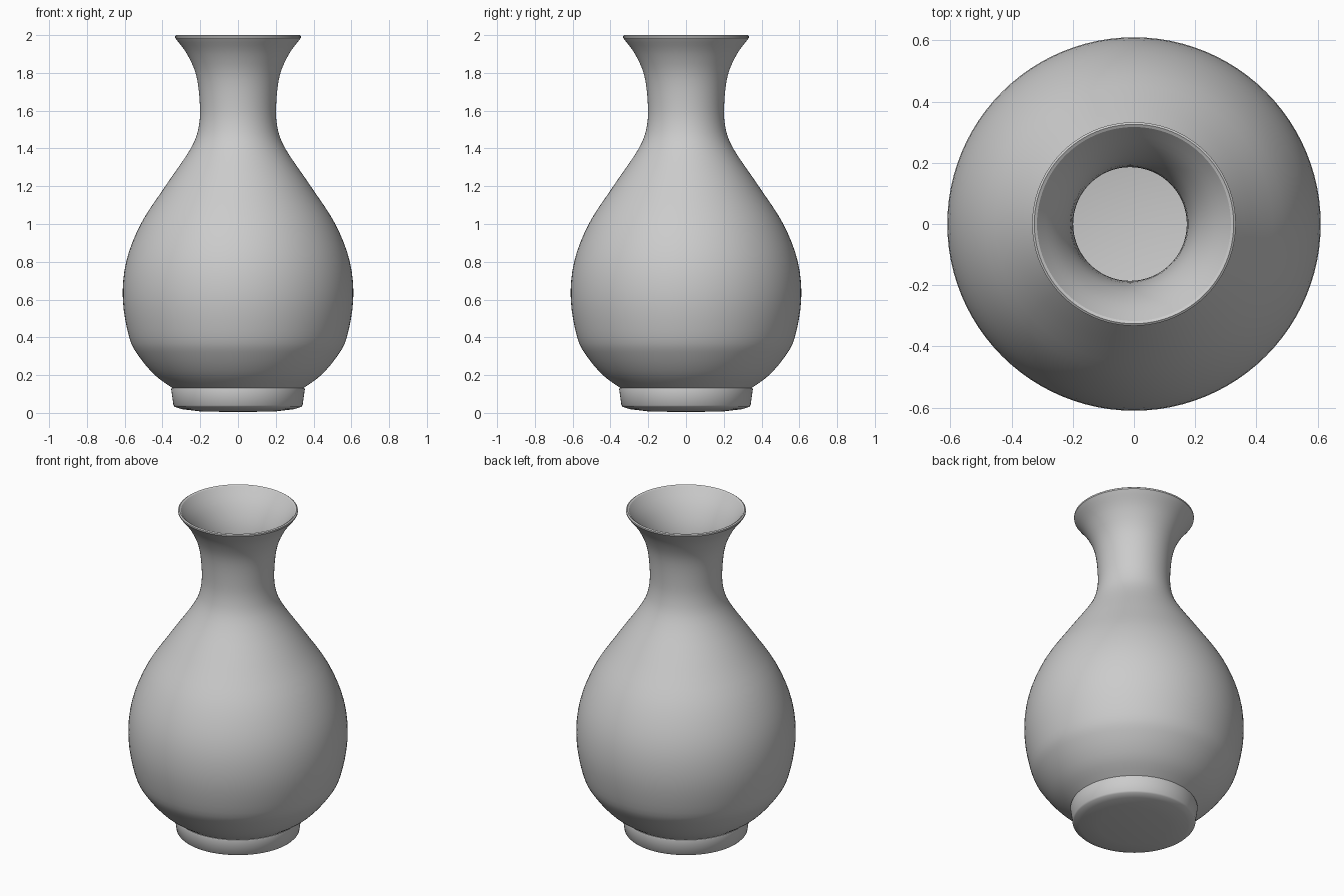
import bpy
import bmesh
import math

SEGMENTS = 96

default_cube = bpy.data.objects.get("Cube")
if default_cube:
    bpy.data.objects.remove(default_cube, do_unlink=True)

# Glaze
glaze = bpy.data.materials.new("plain grey glaze")
glaze.use_nodes = True
grey = (0.6, 0.6, 0.6, 1)
glaze.diffuse_color = grey
glaze.node_tree.nodes["Principled BSDF"].inputs["Base Color"].default_value = grey


def smooth_profile(points, steps=4):
    """Pass a Catmull-Rom curve through (radius, height) points."""
    padded = [points[0]] + points + [points[-1]]
    result = []
    for a, b, c, d in zip(padded, padded[1:], padded[2:], padded[3:]):
        for step in range(steps):
            t = step / steps
            result.append(tuple(
                0.5 * (2 * q + (r - p) * t + (2 * p - 5 * q + 4 * r - s) * t ** 2
                       + (3 * q - p - 3 * r + s) * t ** 3)
                for p, q, r, s in zip(a, b, c, d)))
    return result + [points[-1]]


def lathe(name, profile, shift=lambda height: 0):
    """Turn a profile around z; shift moves each ring slightly along x."""
    bm = bmesh.new()
    rings = []
    for radius, height in profile:
        dx = shift(height)
        if radius == 0:
            rings.append([bm.verts.new((dx, 0, height))] * SEGMENTS)
            continue
        angles = [math.tau * i / SEGMENTS for i in range(SEGMENTS)]
        rings.append([bm.verts.new((radius * math.cos(a) + dx, radius * math.sin(a), height))
                      for a in angles])
    for low, high in zip(rings, rings[1:]):
        for i in range(SEGMENTS):
            j = (i + 1) % SEGMENTS
            corners = dict.fromkeys((low[i], low[j], high[j], high[i]))
            bm.faces.new(list(corners))
    mesh = bpy.data.meshes.new(name)
    bm.to_mesh(mesh)
    bm.free()
    mesh.materials.append(glaze)
    obj = bpy.data.objects.new(name, mesh)
    bpy.context.collection.objects.link(obj)
    bpy.ops.object.select_all(action="DESELECT")
    obj.select_set(True)
    bpy.context.view_layer.objects.active = obj
    bpy.ops.object.shade_smooth_by_angle(angle=math.radians(35))
    return obj


# Foot: slightly domed underside and a tapered collar
foot = [(0, 0.004), (0.2, 0.008), (0.3, 0.02), (0.335, 0.032),
        (0.342, 0.04), (0.354, 0.125), (0.352, 0.132), (0.34, 0.135)]
lathe("foot", foot)

# Outer wall: round belly, narrow neck, flared mouth
outer = smooth_profile([
    (0.345, 0.13), (0.44, 0.2), (0.525, 0.3), (0.576, 0.4), (0.61, 0.6),
    (0.592, 0.8), (0.515, 1.0), (0.385, 1.2), (0.25, 1.4), (0.207, 1.52),
    (0.203, 1.65), (0.222, 1.79), (0.27, 1.9), (0.325, 1.975)])
lip = [(0.333, 1.986), (0.333, 1.995), (0.326, 2.0), (0.317, 1.995)]
lathe("outer_wall", outer + lip)

# Inner wall: bore set a little off centre below the mouth
inner = smooth_profile([
    (0.317, 1.995), (0.25, 1.9), (0.205, 1.79), (0.188, 1.65), (0.19, 1.52),
    (0.225, 1.4), (0.36, 1.2), (0.49, 1.0), (0.57, 0.8), (0.59, 0.6),
    (0.55, 0.4), (0.42, 0.2), (0.33, 0.14)])


def bore_shift(height):
    return -0.013 * min(1, (1.995 - height) / 0.3)


lathe("inner_wall", inner + [(0, 0.14)], bore_shift)
